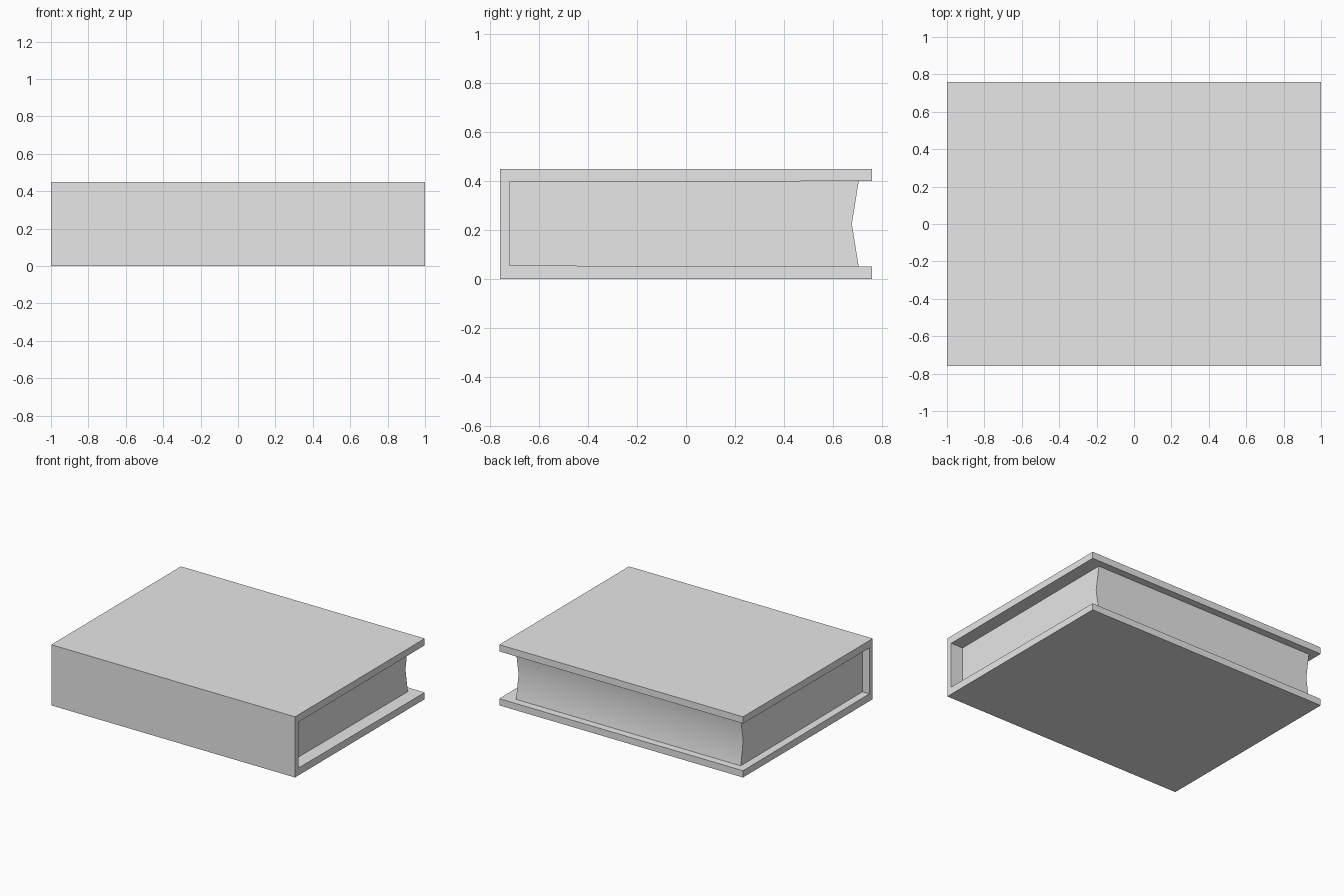
import bpy, bmesh

cube = bpy.data.objects.get("Cube")
if cube:
    bpy.data.objects.remove(cube, do_unlink=True)

HALF_DEPTH, HEIGHT = 0.76, 0.45

grey = bpy.data.materials.new("plain_grey")
grey.use_nodes = True
colour = (0.8, 0.8, 0.8, 1)
grey.diffuse_color = colour
grey.node_tree.nodes["Principled BSDF"].inputs["Base Color"].default_value = colour


def extrude_profile(name, profile, x0, x1):
    """Extrude a closed (y, z) outline along x."""
    bm = bmesh.new()
    face = bm.faces.new([bm.verts.new((x0, y, z)) for y, z in profile])
    swept = bmesh.ops.extrude_face_region(bm, geom=[face])["geom"]
    verts = [g for g in swept if isinstance(g, bmesh.types.BMVert)]
    bmesh.ops.translate(bm, verts=verts, vec=(x1 - x0, 0, 0))
    bmesh.ops.recalc_face_normals(bm, faces=bm.faces)
    mesh = bpy.data.meshes.new(name)
    bm.to_mesh(mesh)
    bm.free()
    mesh.materials.append(grey)
    obj = bpy.data.objects.new(name, mesh)
    bpy.context.collection.objects.link(obj)
    bpy.ops.object.select_all(action="DESELECT")
    obj.select_set(True)
    bpy.context.view_layer.objects.active = obj
    bpy.ops.object.shade_smooth_by_angle()
    return obj


def mirrored(lower):
    """Close a lower half outline with its reflection about mid height."""
    return lower + [(y, HEIGHT - z) for y, z in reversed(lower)]


# Hard cover: two boards joined by the spine, boards slightly tapered
cover = mirrored([(-HALF_DEPTH, 0), (HALF_DEPTH, 0), (HALF_DEPTH, 0.05), (-0.72, 0.055)])
extrude_profile("cover", cover, -1, 1)

# Page block: set in from both ends, with a hollow fore edge
pages = [(-0.722, 0.053), (0.705, 0.05), (0.677, HEIGHT / 2),
         (0.705, HEIGHT - 0.05), (-0.722, HEIGHT - 0.053)]
extrude_profile("page_block", pages, -0.943, 0.9)
